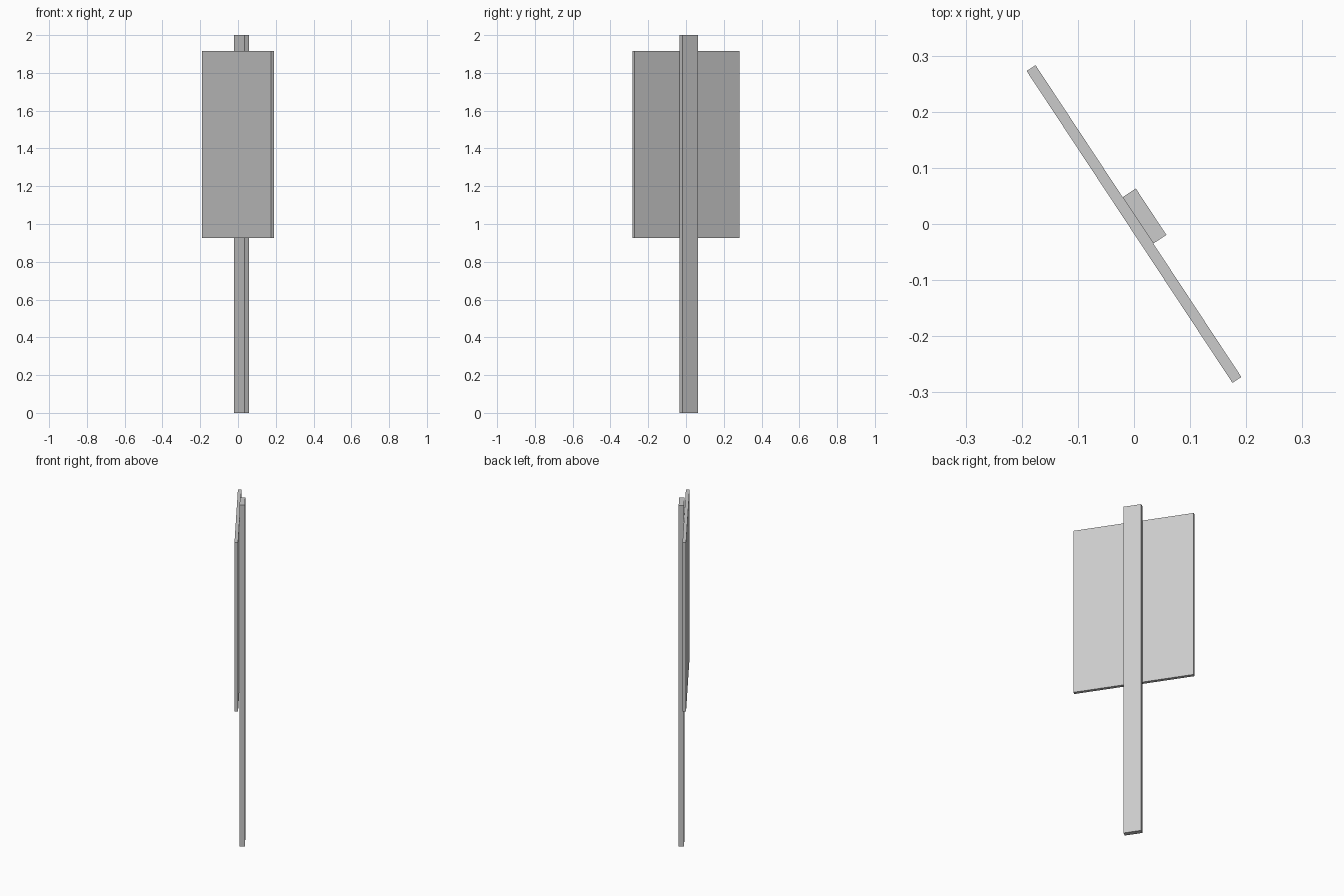
import bpy
import math
from mathutils import Matrix

cube = bpy.data.objects.get("Cube")
if cube:
    bpy.data.objects.remove(cube, do_unlink=True)

grey = bpy.data.materials.new("light grey")
grey.use_nodes = True
grey.diffuse_color = (0.6, 0.6, 0.6, 1)
grey.node_tree.nodes["Principled BSDF"].inputs["Base Color"].default_value = grey.diffuse_color

ANGLE = math.radians(-56.57)  # the whole sign is turned about z
PANEL_THICK, POST_THICK = 0.019, 0.028


def box(name, size, along, offset, bottom):
    """Box placed along the sign's width and offset along its normal."""
    spot = Matrix.Rotation(ANGLE, 3, "Z") @ Matrix.Translation((along, offset, 0)).translation
    bpy.ops.mesh.primitive_cube_add(size=1, location=(spot.x, spot.y, bottom + size[2] / 2))
    part = bpy.context.object
    part.name = name
    part.scale = size
    part.rotation_euler.z = ANGLE
    part.data.materials.append(grey)
    return part


# Flat board
box("sign_panel", (0.666, PANEL_THICK, 0.99), 0, 0, 0.925)
# Post flush against the back of the board
box("post", (0.099, POST_THICK, 2.0), -0.0015, (PANEL_THICK + POST_THICK) / 2, 0)
